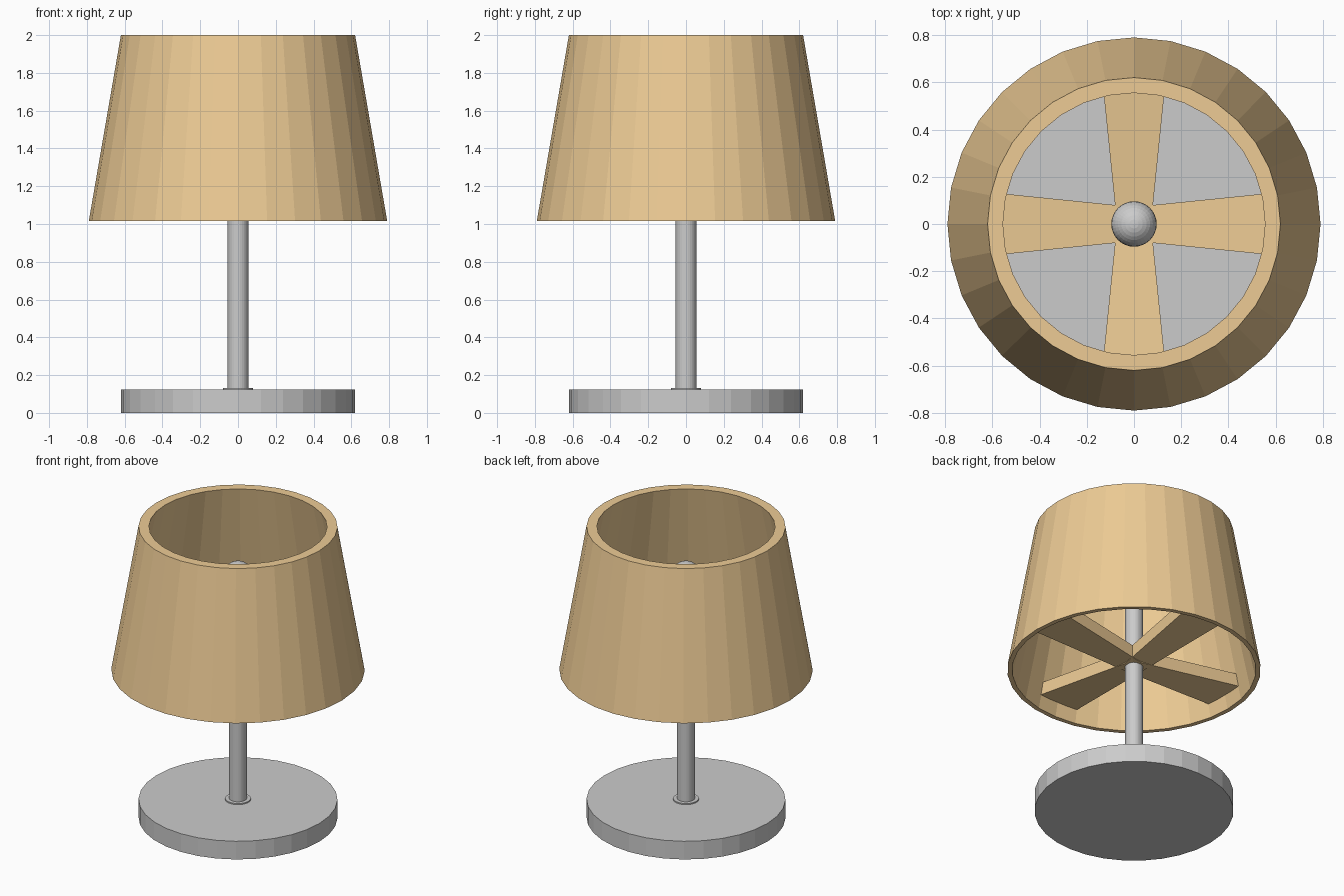
import bpy, bmesh, math

if "Cube" in bpy.data.objects:
    bpy.data.objects.remove(bpy.data.objects["Cube"])

SIDES = 32

tan = bpy.data.materials.new("tan_fabric")
tan.diffuse_color = (0.85, 0.60, 0.30, 1)
tan.use_nodes = True
tan.node_tree.nodes["Principled BSDF"].inputs["Base Color"].default_value = tan.diffuse_color


def finish(name, bm, mat=None):
    bmesh.ops.recalc_face_normals(bm, faces=bm.faces)
    mesh = bpy.data.meshes.new(name)
    bm.to_mesh(mesh)
    bm.free()
    obj = bpy.data.objects.new(name, mesh)
    bpy.context.collection.objects.link(obj)
    if mat:
        mesh.materials.append(mat)
    return obj


def cylinder(name, radius, z0, z1):
    bpy.ops.mesh.primitive_cylinder_add(vertices=SIDES, radius=radius,
                                        depth=z1 - z0, location=(0, 0, (z0 + z1) / 2))
    bpy.context.object.name = name
    return bpy.context.object


def ring(name, profile, mat):
    """Revolve a closed (radius, z) profile around z."""
    bm = bmesh.new()
    rows = []
    for i in range(SIDES):
        a = 2 * math.pi * i / SIDES
        rows.append([bm.verts.new((r * math.cos(a), r * math.sin(a), z)) for r, z in profile])
    n = len(profile)
    for i in range(SIDES):
        a, b = rows[i], rows[(i + 1) % SIDES]
        for j in range(n):
            k = (j + 1) % n
            bm.faces.new((a[j], b[j], b[k], a[k]))
    return finish(name, bm, mat)


def spoke(name, angle):
    """Widening bar that rises slightly from the pole to the shade wall."""
    bm = bmesh.new()
    bmesh.ops.create_cube(bm, size=1)
    c, s = math.cos(angle), math.sin(angle)
    for v in bm.verts:
        top = v.co.z > 0
        r = (0.722 if top else 0.735) if v.co.x > 0 else 0.0
        half = 0.072 + 0.102 * r
        y = half if v.co.y > 0 else -half
        z = 1.035 + 0.095 * r + (0.085 if top else 0)
        v.co = (c * r - s * y, s * r + c * y, z)
    return finish(name, bm, tan)


# Base, collar and pole
cylinder("base", 0.62, 0, 0.125)
cylinder("pole_collar", 0.08, 0.12, 0.133)
pole = cylinder("pole", 0.055, 0.12, 1.66)

# Ball on top of the pole
bpy.ops.mesh.primitive_uv_sphere_add(segments=32, ring_count=16, radius=0.096,
                                     location=(0, 0, 1.66))
bpy.context.object.name = "finial_ball"

# Shade with a wall that thickens towards the top
ring("lamp_shade", [(0.79, 1.015), (0.62, 2.0), (0.555, 2.0), (0.76, 1.015)], tan)

# Four spokes carrying the shade
for i in range(4):
    spoke(f"shade_spoke_{i + 1}", i * math.pi / 2)
